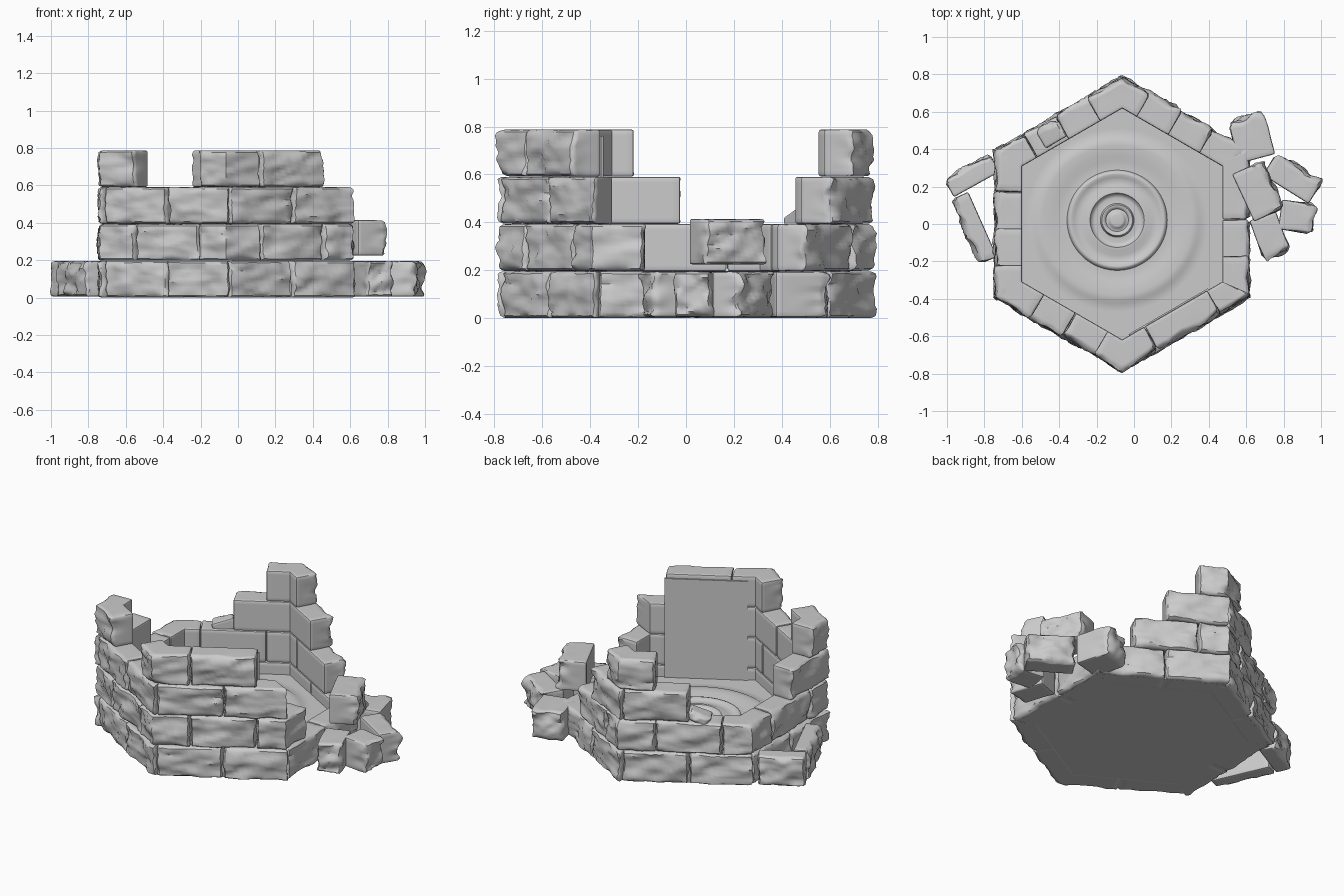
import bpy, bmesh, math
from mathutils import Vector, Matrix, noise

if "Cube" in bpy.data.objects:
    bpy.data.objects.remove(bpy.data.objects["Cube"])

CX, CY = -0.063, 0.0          # hexagon centre
AP = 0.672                    # outer apothem
THICK = 0.137                 # wall thickness
T30 = math.tan(math.radians(30))
L = 2 * AP * T30              # outer side length
H = 0.197                     # course height
SHIFT = 0.03                  # bond offset: stone ends overlap past the corners
SEG = 14


def finish(bm, name, angle=38):
    bmesh.ops.remove_doubles(bm, verts=bm.verts, dist=0.0008)
    bmesh.ops.recalc_face_normals(bm, faces=bm.faces)
    me = bpy.data.meshes.new(name)
    bm.to_mesh(me)
    bm.free()
    ob = bpy.data.objects.new(name, me)
    bpy.context.collection.objects.link(ob)
    bpy.ops.object.select_all(action='DESELECT')
    ob.select_set(True)
    bpy.context.view_layer.objects.active = ob
    bpy.ops.object.shade_smooth_by_angle(angle=math.radians(angle))
    return ob


def stone(name, half, seed, place, rough=1.0):
    """Rounded block, hewn rough on its -y face; place() maps local to world."""
    bm = bmesh.new()
    bmesh.ops.create_cube(bm, size=2)
    bmesh.ops.subdivide_edges(bm, edges=bm.edges[:], cuts=SEG - 1, use_grid_fill=True)
    r = 0.010
    lim = 1 - 2 / SEG
    for v in bm.verts:
        c = v.co.copy()
        p, q = Vector(), Vector()
        for i in range(3):
            h = half[i]
            core = h - r
            if abs(c[i]) > lim + 0.01:
                p[i] = math.copysign(h, c[i])
            else:
                p[i] = c[i] / lim * core
            q[i] = max(-core, min(core, p[i]))
        d = p - q
        if d.length > 1e-6:
            p = q + d.normalized() * r
        # hewn outer face: slanted chisel noise, bulge and chipped rims
        w = max(0.0, min(1.0, (half[1] - p.y) / (2 * half[1])))
        e = max(abs(c.x), abs(c.z))
        s = Vector((p.x * 6 + p.z * 6 + seed * 3.7, p.y * 5, p.z * 13 - p.x * 7 + seed))
        n = noise.noise(s) + 0.5 * noise.noise(s * 2.6)
        k = rough * w ** 3
        p.y -= k * (0.012 * (1 - e ** 6) - 0.005 + 0.021 * n)
        chip = rough * w * w * (0.004 + 0.015 * noise.noise(s * 1.6 + Vector((9, 2, 4))))
        p.x -= c.x ** 5 * chip
        p.z -= c.z ** 5 * max(0, chip) * 0.25
        v.co = place(p)
    return finish(bm, name)


def on_wall(mid, z0):
    """Wrap a block around the hexagon; mid is in sides, whole numbers are corners."""
    corner = abs(mid - round(mid)) < 1e-4

    def place(p):
        if corner:                            # arms either side of the corner
            base = round(mid) - (1 if p.x < -1e-6 else 0)
            u = mid + p.x / L * (1 + 4 * SHIFT * (1 if p.x > 0 else -1))
        else:
            base = math.floor(mid)
            u = mid + p.x / L + SHIFT
        s = (u - base) * L
        dep = p.y + THICK / 2
        if dep > 0:
            s = max(dep * T30, s)
            s = min(L - dep * T30 + max(0, s - L) * (1 - dep / THICK), s)
        elif s < L:
            s = L / 2 + (s - L / 2) * (1 - 2 * dep * T30 / L)
        a = math.radians(60 + 60 * base)      # outward direction of the side
        out = Vector((math.cos(a), math.sin(a), 0))
        along = Vector((-out.y, out.x, 0))
        return (Vector((CX, CY, z0 + H / 2 + p.z)) + out * (AP - dep)
                + along * (s - L / 2))
    return place


# Wall courses: centres of the half-side stones still standing in each layer
courses = [
    [k / 2 + 0.25 for k in range(12)],
    [k / 2 for k in range(1, 11)],
    [0.75, 1.25, 2.75, 3.25, 3.75, 4.25, 4.75],
    [1, 3, 4, 4.5],
]
for row, mids in enumerate(courses):
    for i, mid in enumerate(mids):
        stone(f"wall_stone_{row + 1}_{i + 1}", (L / 4 - 0.001, THICK / 2, H / 2 - 0.0005),
              row * 17 + i * 2.3, on_wall(mid, row * H))

# Fallen stones: centre, size, turn and tilt
fallen = [
    ((-0.865, 0.255, 0.10), (0.28, 0.10, 0.19), 209, 0),
    ((-0.85, -0.02, 0.10), (0.38, 0.09, 0.19), -66, 0),
    ((0.845, 0.24, 0.10), (0.29, 0.13, 0.19), 148, 0),
    ((0.865, 0.04, 0.10), (0.16, 0.17, 0.19), 82, 0),
    ((0.725, -0.06, 0.10), (0.15, 0.22, 0.19), 20, 0),
    ((0.66, 0.175, 0.32), (0.28, 0.17, 0.19), 115, 0),
    ((0.63, 0.455, 0.10), (0.20, 0.22, 0.19), 195, 0),
    ((-0.43, 0.48, 0.41), (0.14, 0.09, 0.07), 210, 20),
]
for i, (loc, size, turn, tilt) in enumerate(fallen):
    m = (Matrix.Translation(loc) @ Matrix.Rotation(math.radians(turn), 4, 'Z')
         @ Matrix.Rotation(math.radians(tilt), 4, 'Y'))
    stone(f"fallen_stone_{i + 1}", [d / 2 for d in size], 60 + i * 5.1,
          lambda p, m=m: m @ p, 1.3)

# Flat facing slab on the inside of the front right wall
a = math.radians(-60)
bm = bmesh.new()
bmesh.ops.create_cube(bm, size=1, matrix=Matrix.Translation(
    (CX + 0.533 * math.cos(a), CY + 0.533 * math.sin(a), 0.43))
    @ Matrix.Rotation(a, 4, 'Z') @ Matrix.Diagonal((0.012, 0.53, 0.66, 1)))
for v in bm.verts:                            # stop at the end of the top course
    if v.co.x > 0.3:
        v.co += Vector((-0.866, -0.5, 0)) * 0.04
finish(bm, "inner_facing")

# Solid footing under the pool
bm = bmesh.new()
top, low = ([bm.verts.new((CX + 0.75 * math.cos(math.radians(30 + 60 * k)),
                           CY + 0.75 * math.sin(math.radians(30 + 60 * k)), z))
             for k in range(6)] for z in (0.09, 0.001))
bm.faces.new(top)
bm.faces.new(low)
for k in range(6):
    bm.faces.new((low[k], low[(k + 1) % 6], top[(k + 1) % 6], top[k]))
finish(bm, "footing")

# Rippled pool surface: rings around the drop point, last ring is the hexagon
rings = [(0.03, .152), (0.04, .150), (0.045, .138), (0.06, .136), (0.07, .150), (0.082, .150),
         (0.09, .128), (0.12, .124), (0.135, .128), (0.145, .148), (0.16, .148), (0.19, .136),
         (0.23, .138), (0.245, .150), (0.26, .146), (0.268, .124), (0.32, .122), (0.35, .132),
         (0.40, .130), (0.43, .132), (0.445, .122), (0.49, .122)]
N = 72
bm = bmesh.new()
loops = []
for rad, z in rings + [(None, .122)]:
    loop = []
    for j in range(N):
        a = 2 * math.pi * j / N
        if rad is None:
            b = (a + math.pi / 6) % (math.pi / 3) - math.pi / 6
            R, x0, y0 = 0.56 / math.cos(b), CX, CY
        else:
            R, x0, y0 = rad, -0.09, 0.02
        loop.append(bm.verts.new((x0 + R * math.cos(a), y0 + R * math.sin(a), z)))
    loops.append(loop)
bm.faces.new(loops[0])
for p, q in zip(loops, loops[1:]):
    for j in range(N):
        bm.faces.new((p[j], q[j], q[(j + 1) % N], p[(j + 1) % N]))
pool = finish(bm, "rippled_pool", 60)
if pool.data.polygons[0].normal.z < 0:        # keep the surface facing up
    pool.data.flip_normals()
